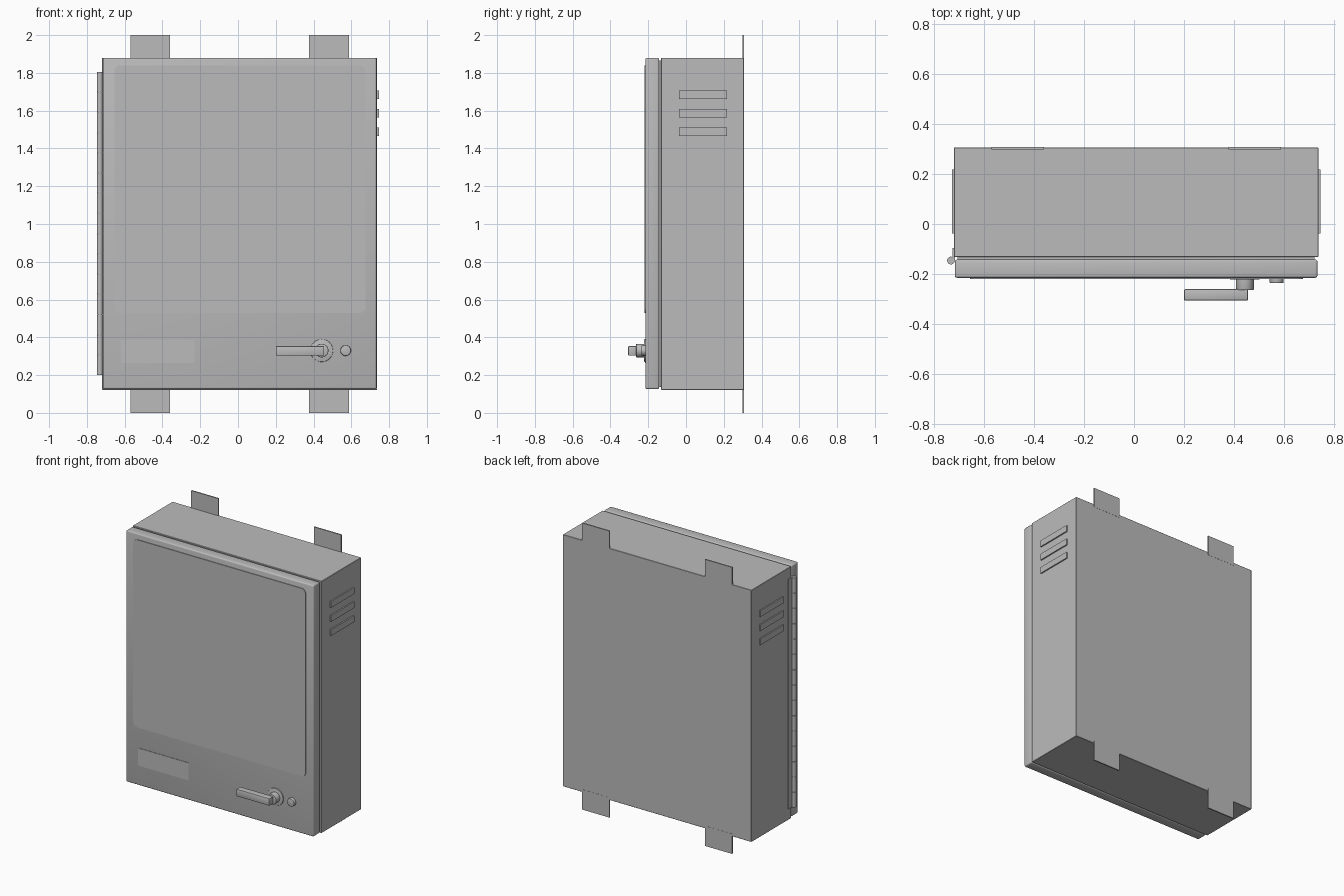
import bpy, bmesh, math
from mathutils import Matrix

if "Cube" in bpy.data.objects:
    bpy.data.objects.remove(bpy.data.objects["Cube"])

grey = bpy.data.materials.new("painted grey metal")
grey.diffuse_color = (0.5, 0.5, 0.5, 1)
grey.use_nodes = True
grey.node_tree.nodes["Principled BSDF"].inputs["Base Color"].default_value = grey.diffuse_color


def finish(name, bm, smooth=True):
    bmesh.ops.recalc_face_normals(bm, faces=bm.faces)
    me = bpy.data.meshes.new(name)
    bm.to_mesh(me)
    bm.free()
    me.materials.append(grey)
    ob = bpy.data.objects.new(name, me)
    bpy.context.collection.objects.link(ob)
    if smooth:
        bpy.ops.object.select_all(action='DESELECT')
        ob.select_set(True)
        bpy.context.view_layer.objects.active = ob
        bpy.ops.object.shade_smooth_by_angle(angle=math.radians(35))
    return ob


def box(name, x, y, z, bevel=0.0, seg=3, corners_only=False):
    """Box from (min, max) pairs; corners_only rounds just the front outline."""
    bm = bmesh.new()
    bmesh.ops.create_cube(bm, size=1)
    for v in bm.verts:
        for i, (a, b) in enumerate((x, y, z)):
            v.co[i] = a if v.co[i] < 0 else b
    if bevel:
        edges = [e for e in bm.edges if not corners_only
                 or abs(e.verts[0].co.y - e.verts[1].co.y) > 1e-5]
        bmesh.ops.bevel(bm, geom=edges, offset=bevel, segments=seg,
                        profile=0.5, affect='EDGES')
    return finish(name, bm, bevel > 0)


def cylinder(name, x, z, r, y0, y1, bevel=0.0):
    """Cylinder along y with a softened front rim."""
    bm = bmesh.new()
    bmesh.ops.create_cone(bm, cap_ends=True, segments=40, radius1=r, radius2=r,
                          depth=y1 - y0, matrix=Matrix.Translation((x, (y0 + y1) / 2, z))
                          @ Matrix.Rotation(math.pi / 2, 4, 'X'))
    if bevel:
        rim = [e for e in bm.edges if all(v.co.y < y0 + 1e-5 for v in e.verts)]
        bmesh.ops.bevel(bm, geom=rim, offset=bevel, segments=2, profile=0.5, affect='EDGES')
    return finish(name, bm)


# cabinet shell, gasket and door
box("cabinet_body", (-0.72, 0.737), (-0.132, 0.306), (0.122, 1.88), 0.002, 1)
box("door_gasket", (-0.705, 0.722), (-0.145, -0.13), (0.137, 1.865))
box("door", (-0.716, 0.733), (-0.215, -0.142), (0.126, 1.88), 0.009, 3)

# thin raised plates on the door
box("door_panel", (-0.655, 0.675), (-0.22, -0.213), (0.53, 1.84), 0.03, 5, True)
box("door_label_plate", (-0.62, -0.23), (-0.218, -0.213), (0.265, 0.387))

# wall mounting tabs, above and below
for side, x in (("left", (-0.57, -0.36)), ("right", (0.377, 0.588))):
    box(f"mounting_tab_top_{side}", x, (0.298, 0.307), (1.86, 2.0))
    box(f"mounting_tab_bottom_{side}", x, (0.298, 0.307), (0.0, 0.14))

# three ventilation louvres on each side
for i in range(3):
    z = 1.466 + i * 0.098
    box(f"louvre_right_{i + 1}", (0.73, 0.746), (-0.038, 0.218), (z, z + 0.044))
    box(f"louvre_left_{i + 1}", (-0.728, -0.71), (-0.038, 0.218), (z, z + 0.044))

# piano hinge: leaf plus a row of knuckles
box("hinge_leaf", (-0.726, -0.715), (-0.147, -0.095), (0.2, 1.805))
count, low, high = 15, 0.2, 1.805
step = (high - low) / count
bm = bmesh.new()
for i in range(count):
    bmesh.ops.create_cone(bm, cap_ends=True, segments=24, radius1=0.0155, radius2=0.0155,
                          depth=step - 0.003,
                          matrix=Matrix.Translation((-0.7315, -0.146, low + (i + 0.5) * step)))
bmesh.ops.create_cone(bm, cap_ends=True, segments=16, radius1=0.011, radius2=0.011,
                      depth=high - low - 0.01,
                      matrix=Matrix.Translation((-0.7315, -0.146, (low + high) / 2)))
finish("hinge_knuckles", bm)

# lever handle and key lock
cylinder("handle_rose", 0.443, 0.33, 0.06, -0.222, -0.212, 0.003)
cylinder("handle_hub", 0.443, 0.33, 0.036, -0.264, -0.215, 0.004)
box("handle_lever", (0.2, 0.456), (-0.306, -0.26), (0.303, 0.354), 0.005, 2)
cylinder("key_lock", 0.57, 0.33, 0.028, -0.236, -0.212, 0.004)
